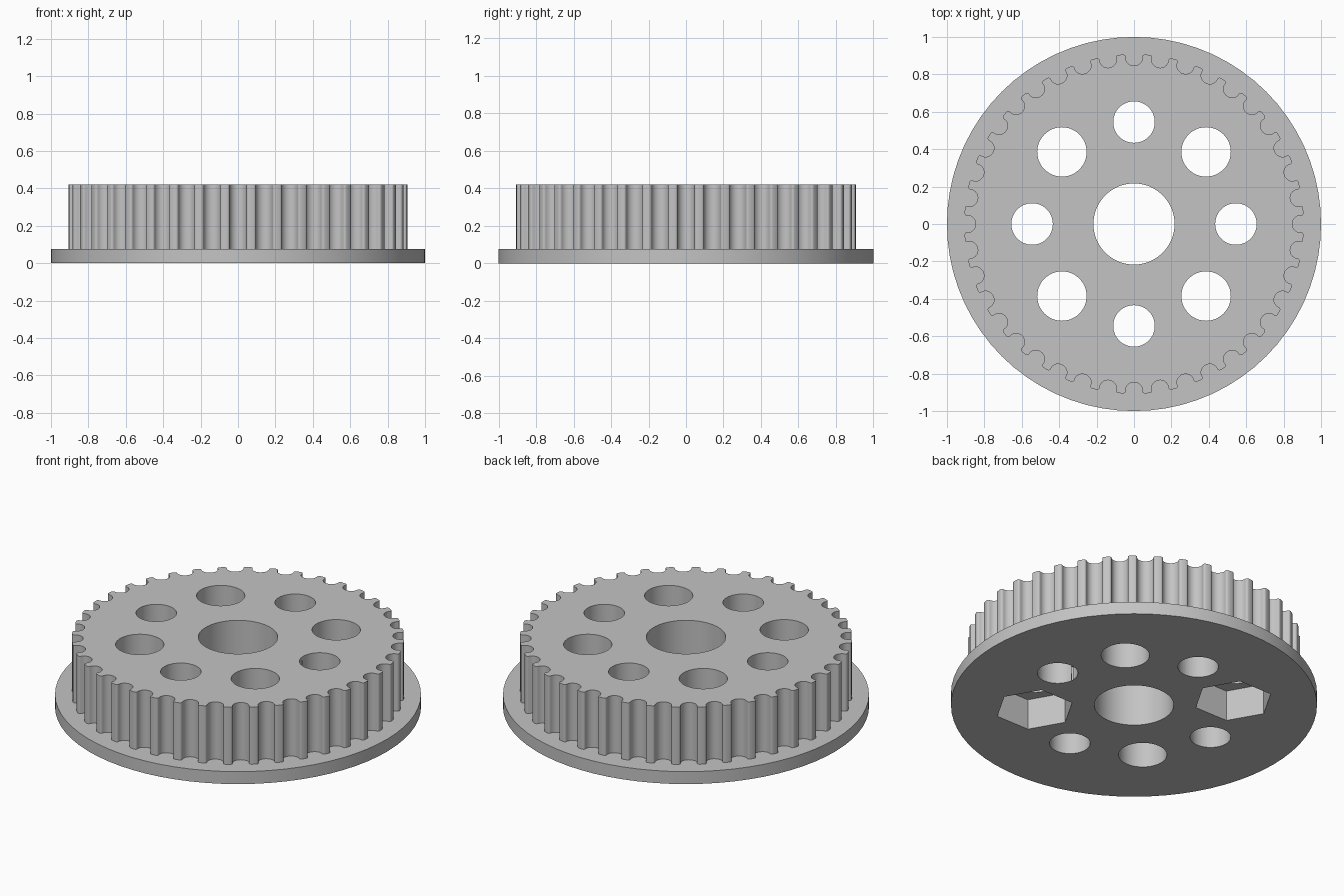
import bpy
from math import sin, cos, pi, radians

TEETH = 40
FLANGE_TOP, TOP = 0.075, 0.42

cube = bpy.data.objects.get("Cube")
if cube:
    bpy.data.objects.remove(cube, do_unlink=True)

grey = bpy.data.materials.new("plain grey")
grey.use_nodes = True
colour = (0.55, 0.55, 0.55, 1)
grey.diffuse_color = colour
grey.node_tree.nodes["Principled BSDF"].inputs["Base Color"].default_value = colour


def prism(name, outline, z0, z1):
    """Upright prism over a counter-clockwise outline."""
    n = len(outline)
    verts = [(x, y, z) for z in (z0, z1) for x, y in outline]
    sides = [(i, (i + 1) % n, (i + 1) % n + n, i + n) for i in range(n)]
    faces = [tuple(reversed(range(n))), tuple(range(n, 2 * n))] + sides
    mesh = bpy.data.meshes.new(name)
    mesh.from_pydata(verts, [], faces)
    mesh.materials.append(grey)
    obj = bpy.data.objects.new(name, mesh)
    bpy.context.collection.objects.link(obj)
    return obj


def circle(radius, sides, cx=0, cy=0):
    return [(cx + radius * cos(2 * pi * i / sides), cy + radius * sin(2 * pi * i / sides))
            for i in range(sides)]


def combine(target, tool, operation):
    """Apply a boolean and discard the tool."""
    mod = target.modifiers.new(operation, 'BOOLEAN')
    mod.operation, mod.solver, mod.object = operation, 'EXACT', tool
    bpy.context.view_layer.objects.active = target
    bpy.ops.object.modifier_apply(modifier=mod.name)
    bpy.data.objects.remove(tool, do_unlink=True)


# Half groove: rounded tooth corner, then a round bottom (sideways, depth)
half = [(0.058, 0), (0.0535, 0.001), (0.0495, 0.003), (0.0467, 0.0065)]
half += [(0.0455 * cos(a), 0.017 + 0.043 * sin(a))
         for a in (radians(d) for d in range(-8, 90, 14))]
groove = [(-s, d) for s, d in half] + [(0, 0.06)] + [(s, d) for s, d in reversed(half)]

# Toothed outline: one groove per tooth around the rim
outline = []
for k in range(TEETH):
    a = 2 * pi * k / TEETH
    for s, d in groove:
        r = 0.906 - d
        outline.append((r * cos(a) - s * sin(a), r * sin(a) + s * cos(a)))

# Pulley body: flange plus toothed drum
pulley = prism("toothed_pulley", circle(1, 72), 0, FLANGE_TOP)
combine(pulley, prism("toothed_drum", outline, FLANGE_TOP / 2, TOP), 'UNION')

# Centre bore and ring of alternating small and large holes
holes = [circle(0.217, 64)]
for k in range(8):
    a = k * pi / 4
    holes.append(circle(0.132 if k % 2 else 0.111, 48, 0.545 * cos(a), 0.545 * sin(a)))
for hole in holes:
    combine(pulley, prism("hole_cutter", hole, -0.1, TOP + 0.1), 'DIFFERENCE')

# Hexagonal nut pockets under two opposite large holes
for side in (1, -1):
    pocket = circle(0.217, 6, 0.385 * side, -0.385 * side)
    combine(pulley, prism("pocket_cutter", pocket, -0.1, 0.185), 'DIFFERENCE')

bpy.ops.object.select_all(action='DESELECT')
pulley.select_set(True)
bpy.context.view_layer.objects.active = pulley
bpy.ops.object.shade_smooth_by_angle(angle=radians(30))
